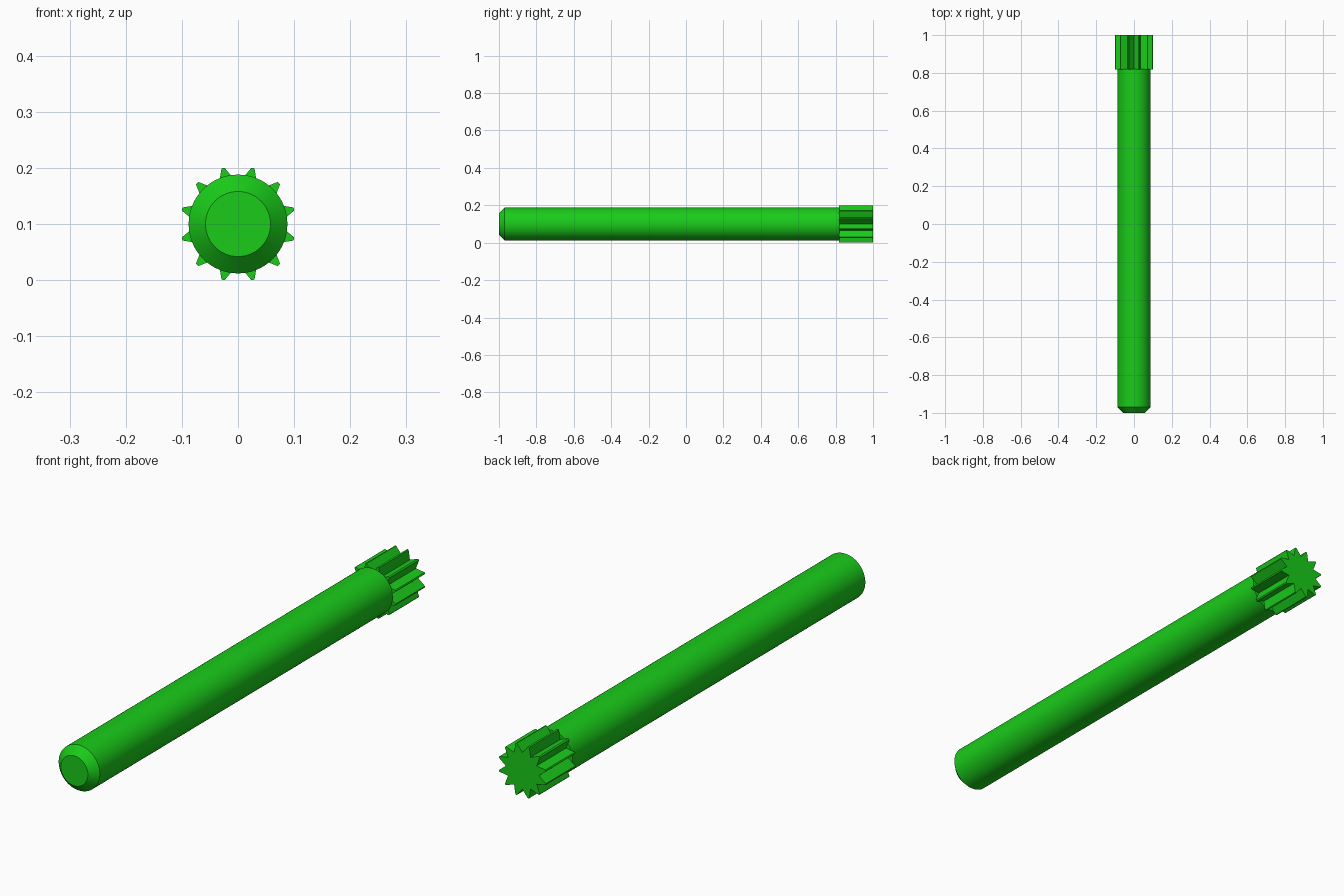
import bpy, bmesh
from math import sin, cos, pi, radians

if "Cube" in bpy.data.objects:
    bpy.data.objects.remove(bpy.data.objects["Cube"])

CENTRE_Z = 0.1

green = bpy.data.materials.new("green")
green.diffuse_color = (0.01, 0.6, 0.01, 1)
green.use_nodes = True
green.node_tree.nodes["Principled BSDF"].inputs["Base Color"].default_value = green.diffuse_color


def loft(name, sections, smooth_angle):
    """Skin (y, [(angle, radius), ...]) sections along y and cap both ends."""
    bm = bmesh.new()
    rings = [[bm.verts.new((r * sin(a), y, CENTRE_Z + r * cos(a))) for a, r in pts]
             for y, pts in sections]
    n = len(rings[0])
    for lo, hi in zip(rings, rings[1:]):
        for i in range(n):
            j = (i + 1) % n
            bm.faces.new((lo[i], lo[j], hi[j], hi[i]))
    bm.faces.new(rings[0])
    bm.faces.new(rings[-1])
    bmesh.ops.recalc_face_normals(bm, faces=bm.faces)
    mesh = bpy.data.meshes.new(name)
    bm.to_mesh(mesh)
    bm.free()
    mesh.materials.append(green)
    obj = bpy.data.objects.new(name, mesh)
    bpy.context.collection.objects.link(obj)
    bpy.ops.object.select_all(action='DESELECT')
    obj.select_set(True)
    bpy.context.view_layer.objects.active = obj
    bpy.ops.object.shade_smooth_by_angle(angle=radians(smooth_angle))
    return obj


def circle(radius, sides=64):
    return [(2 * pi * i / sides, radius) for i in range(sides)]


# Round shaft with a chamfered front end
loft("shaft", [(-1.0, circle(0.058)), (-0.97, circle(0.088)), (0.82, circle(0.088))], 25)

# Twelve-toothed splined head: valley, then a narrow, slightly crowned tip
teeth = []
for k in range(12):
    base = 30 * k
    for offset, radius in ((0, 0.071), (13.3, 0.1027), (15, 0.1035), (16.7, 0.1027)):
        teeth.append((radians(base + offset), radius))
loft("splined_head", [(0.819, teeth), (1.0, teeth)], 20)
